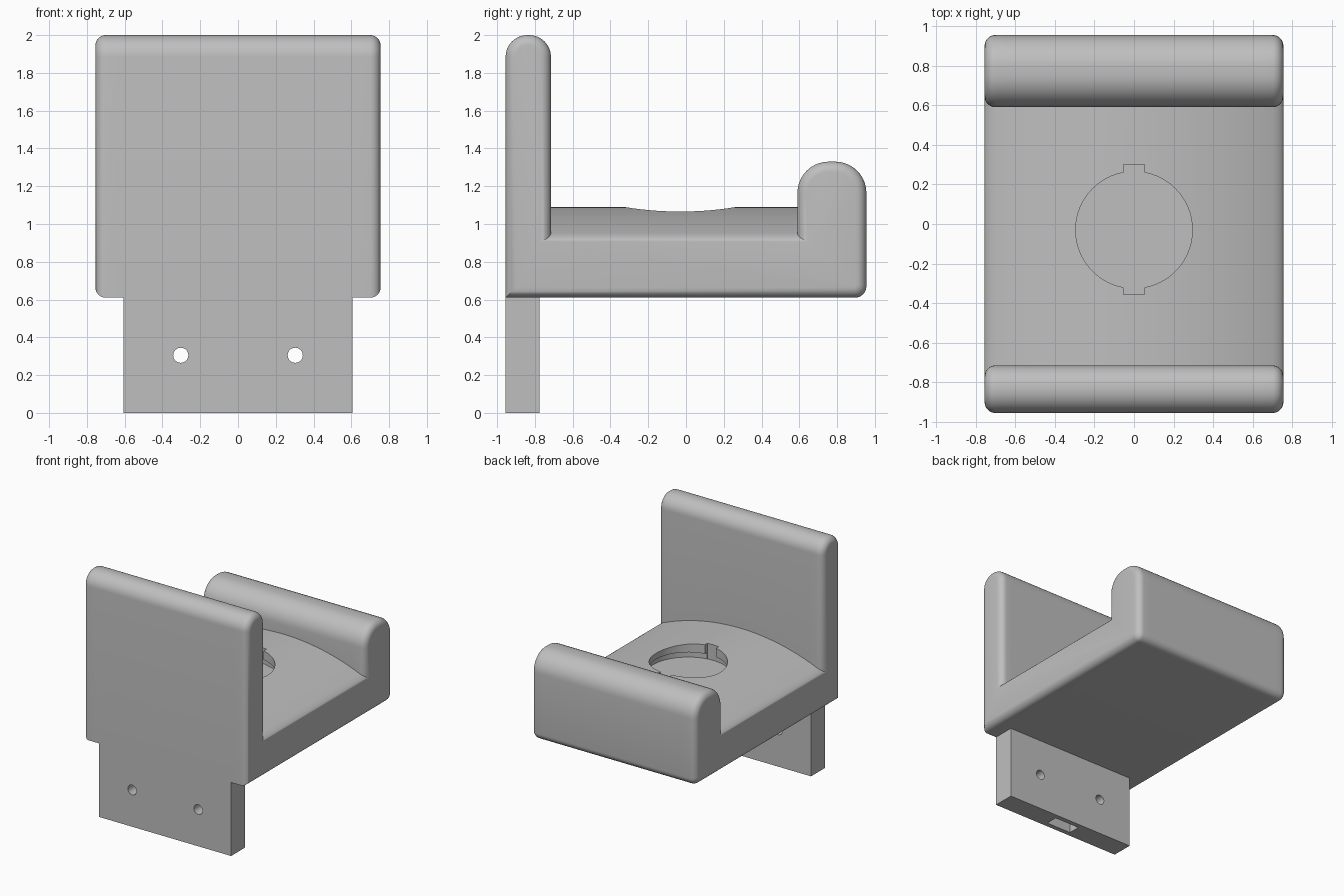
import bpy, bmesh, math
from mathutils import Matrix

cube = bpy.data.objects.get("Cube")
if cube:
    bpy.data.objects.remove(cube)

grey = bpy.data.materials.new("light_grey")
grey.use_nodes = True
colour = (0.52, 0.52, 0.52, 1)
grey.diffuse_color = colour
grey.node_tree.nodes["Principled BSDF"].inputs["Base Color"].default_value = colour

HALF, FILLET = 0.755, 0.055
FRONT, BACK, BASE = -0.955, 0.955, 0.61
HOLE_Y = -0.03


def finish(bm, name):
    bmesh.ops.recalc_face_normals(bm, faces=bm.faces)
    mesh = bpy.data.meshes.new(name)
    bm.to_mesh(mesh)
    bm.free()
    mesh.materials.append(grey)
    ob = bpy.data.objects.new(name, mesh)
    bpy.context.collection.objects.link(ob)
    return ob


def box(name, x0, x1, y0, y1, z0, z1):
    bm = bmesh.new()
    bmesh.ops.create_cube(bm, size=1)
    for v in bm.verts:
        v.co.x = x0 + (v.co.x + 0.5) * (x1 - x0)
        v.co.y = y0 + (v.co.y + 0.5) * (y1 - y0)
        v.co.z = z0 + (v.co.z + 0.5) * (z1 - z0)
    return finish(bm, name)


def cylinder(name, radius, depth, centre, along_y=False, sides=64):
    bm = bmesh.new()
    turn = Matrix.Rotation(math.pi / 2 if along_y else 0, 4, 'X')
    bmesh.ops.create_cone(bm, cap_ends=True, segments=sides, radius1=radius,
                          radius2=radius, depth=depth,
                          matrix=Matrix.Translation(centre) @ turn)
    return finish(bm, name)


def select(ob):
    bpy.ops.object.select_all(action='DESELECT')
    ob.select_set(True)
    bpy.context.view_layer.objects.active = ob


def cut(ob, cutter):
    mod = ob.modifiers.new("cut", 'BOOLEAN')
    mod.operation, mod.solver, mod.object = 'DIFFERENCE', 'EXACT', cutter
    select(ob)
    bpy.ops.object.modifier_apply(modifier=mod.name)
    bpy.data.objects.remove(cutter)


def arc(y, z, r, start, end, steps=10):
    for i in range(steps + 1):
        a = math.radians(start + (end - start) * i / steps)
        yield y + r * math.cos(a), z + r * math.sin(a)


def rounded_top(y0, y1, top, r):
    yield from arc(y1 - r, top - r, r, 0, 90)
    yield from arc(y0 + r, top - r, r, 90, 180)


def section(x, d):
    """Side outline at station x, drawn in by d for the end fillet."""
    bend = 1.82
    floor = 1.09 - bend + math.sqrt(bend ** 2 - x ** 2) - 0.35 * d
    corner = 0.06 - 0.8 * d
    pts = [(FRONT + d, BASE + d)]
    pts += arc(BACK - d - corner, BASE + d + corner, corner, -90, 0, 6)
    pts += rounded_top(0.59 + d, BACK - d, 1.33 - d, 0.165 - d)
    pts += [(0.59 + d, floor), (-0.715 - d, floor)]
    pts += rounded_top(FRONT + d, -0.715 - d, 2.0 - d, 0.115 - d)
    return [(x, y, z) for y, z in pts]


# Cradle body: outline lofted across the width with an arched floor
flat = HALF - FILLET
right = [(flat * i / 12, 0) for i in range(12)]
for i in range(8):
    a = math.pi / 2 * i / 7
    right.append((flat + FILLET * math.sin(a), FILLET * (1 - math.cos(a))))
stations = [(-x, d) for x, d in reversed(right[1:])] + right
bm = bmesh.new()
rings = [[bm.verts.new(p) for p in section(x, d)] for x, d in stations]
for a, b in zip(rings, rings[1:]):
    for i in range(len(a)):
        j = (i + 1) % len(a)
        bm.faces.new((a[i], a[j], b[j], b[i]))
bm.faces.new(rings[0])
bm.faces.new(rings[-1])
body = finish(bm, "cradle_body")

# Round recess with two key slots and a wider groove under the lip
cut(body, cylinder("recess_cutter", 0.295, 0.24, (0, HOLE_Y, 1.08)))
cut(body, box("key_cutter", -0.052, 0.052, -0.355, 0.3, 0.96, 1.2))
cut(body, cylinder("groove_cutter", 0.327, 0.055, (0, HOLE_Y, 0.9875)))

# Mounting tab with two screw holes and a slot in its lower end
tab = box("mounting_tab", -0.605, 0.605, FRONT, -0.775, 0, BASE)
for side in (-1, 1):
    cut(tab, cylinder("screw_cutter", 0.04, 0.5, (side * 0.303, -0.865, 0.305), True, 32))
cut(tab, box("slot_cutter", -0.115, 0.115, -0.915, -0.815, -0.1, 0.5))

for ob in (body, tab):
    select(ob)
    bpy.ops.object.shade_smooth_by_angle(angle=math.radians(30))
